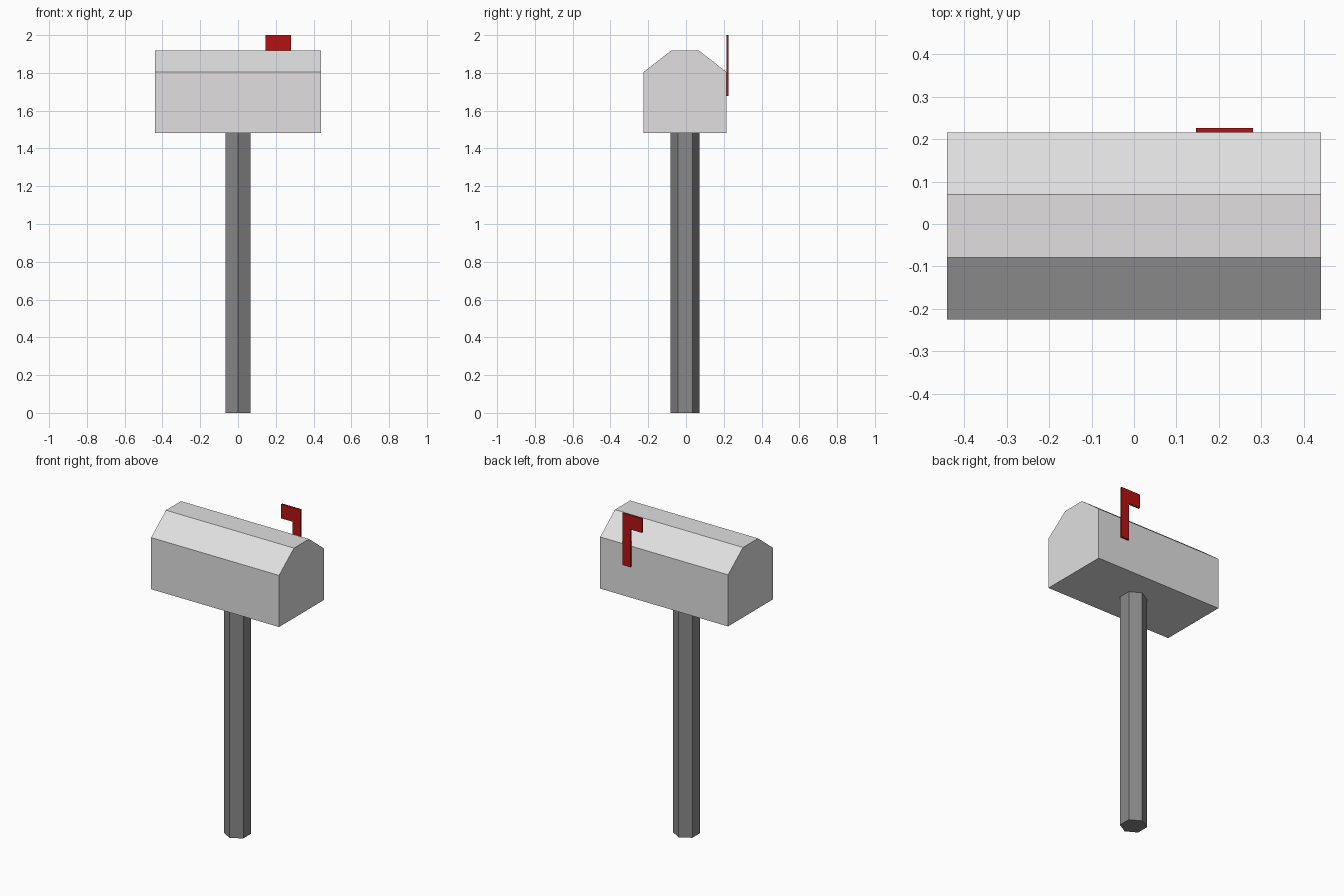
import bpy
import bmesh
import math
from mathutils import Vector

if "Cube" in bpy.data.objects:
    bpy.data.objects.remove(bpy.data.objects["Cube"])

Y0 = -0.005          # centre line of box and post
BOX_BOTTOM = 1.483


def material(name, rgb):
    mat = bpy.data.materials.new(name)
    mat.diffuse_color = (*rgb, 1.0)
    mat.use_nodes = True
    mat.node_tree.nodes["Principled BSDF"].inputs["Base Color"].default_value = mat.diffuse_color
    return mat


def extruded(name, outline, direction, mat):
    """Solid prism: closed outline of 3D points pushed along a direction."""
    bm = bmesh.new()
    face = bm.faces.new([bm.verts.new(p) for p in outline])
    result = bmesh.ops.extrude_face_region(bm, geom=[face], use_keep_orig=True)
    moved = [g for g in result["geom"] if isinstance(g, bmesh.types.BMVert)]
    bmesh.ops.translate(bm, verts=moved, vec=Vector(direction))
    bmesh.ops.recalc_face_normals(bm, faces=bm.faces)
    mesh = bpy.data.meshes.new(name)
    bm.to_mesh(mesh)
    bm.free()
    mesh.materials.append(mat)
    obj = bpy.data.objects.new(name, mesh)
    bpy.context.collection.objects.link(obj)
    return obj


light_grey = material("light grey metal", (0.75, 0.74, 0.74))
dark_grey = material("dark grey post", (0.25, 0.25, 0.25))
red = material("red flag", (0.46, 0.006, 0.006))

# Hexagonal post with corners toward front and back
hexagon = [(0.077 * math.sin(i * math.pi / 3),
            Y0 + 0.077 * math.cos(i * math.pi / 3), 0) for i in range(6)]
extruded("post", hexagon, (0, 0, BOX_BOTTOM), dark_grey)

# Box: half profile mirrored about the centre line, run along x
half = [(0.22, BOX_BOTTOM), (0.22, 1.804), (0.074, 1.918)]
profile = half + [(-y, z) for y, z in reversed(half)]
extruded("mailbox_body", [(-0.44, Y0 + y, z) for y, z in profile],
         (0.88, 0, 0), light_grey)

# Raised flag on the back wall: stem with a head pointing to -x
flag = [(0.28, 1.677), (0.28, 2.0), (0.146, 2.0),
        (0.146, 1.912), (0.225, 1.912), (0.225, 1.677)]
extruded("flag", [(x, 0.215, z) for x, z in flag], (0, 0.011, 0), red)
